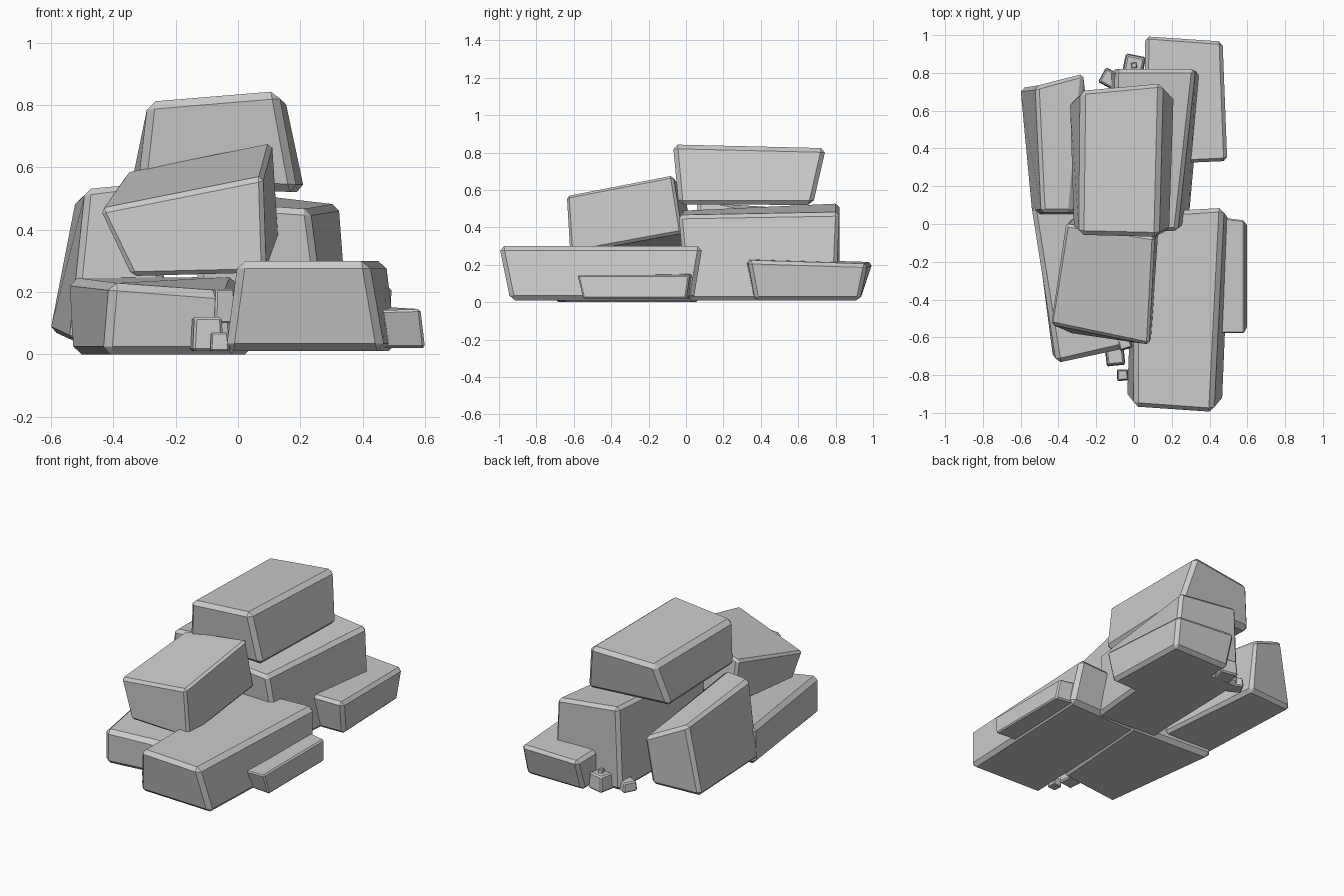
import bpy, bmesh
from math import cos, sin

FACES = [(3, 2, 1, 0), (4, 5, 6, 7), (0, 1, 5, 4), (1, 2, 6, 5), (2, 3, 7, 6), (3, 0, 4, 7)]


def block(name, bottom, top, bevel=0.02):
    """Rough stone: corners run front-left, front-right, back-right, back-left."""
    bm = bmesh.new()
    vs = [bm.verts.new(p) for p in bottom + top]
    for f in FACES:
        bm.faces.new([vs[i] for i in f])
    bmesh.ops.recalc_face_normals(bm, faces=bm.faces)
    me = bpy.data.meshes.new(name)
    bm.to_mesh(me)
    bm.free()
    ob = bpy.data.objects.new(name, me)
    bpy.context.collection.objects.link(ob)
    mod = ob.modifiers.new("chipped_edges", 'BEVEL')
    mod.width = bevel
    mod.segments = 1
    mod.limit_method = 'NONE'
    return ob


def pebble(name, x, y, z, size, height, turn):
    """Small tapered cube."""
    def ring(s, h):
        return [(x + s * (a * cos(turn) - b * sin(turn)),
                 y + s * (a * sin(turn) + b * cos(turn)), h)
                for a, b in ((-1, -1), (1, -1), (1, 1), (-1, 1))]
    block(name, ring(size / 2, z), ring(size * 0.44, z + height), size * 0.08)


# Ground-level slabs
block("front_right_slab",
      [(-0.04, -0.92, 0.01), (0.47, -0.94, 0.01), (0.51, 0.04, 0.01), (0.0, 0.03, 0.01)],
      [(0.0, -0.97, 0.30), (0.42, -1.0, 0.30), (0.475, 0.09, 0.30), (0.0, 0.06, 0.30)], 0.025)
block("small_right_slab",
      [(0.42, -0.53, 0.02), (0.60, -0.55, 0.02), (0.60, 0.0, 0.02), (0.42, 0.03, 0.02)],
      [(0.42, -0.58, 0.14), (0.585, -0.58, 0.145), (0.585, 0.02, 0.145), (0.42, 0.04, 0.155)], 0.008)
block("back_right_slab",
      [(0.05, 0.36, 0.01), (0.48, 0.37, 0.01), (0.46, 0.93, 0.01), (0.06, 0.93, 0.01)],
      [(0.05, 0.31, 0.235), (0.495, 0.33, 0.225), (0.47, 0.97, 0.205), (0.06, 1.0, 0.215)])
block("front_left_slab",
      [(-0.43, -0.71, 0.0), (0.0, -0.66, 0.0), (0.05, 0.05, 0.0), (-0.53, 0.08, 0.0)],
      [(-0.41, -0.74, 0.23), (-0.02, -0.65, 0.20), (0.0, 0.05, 0.25), (-0.545, 0.10, 0.245)], 0.025)

# Upright core stones
block("middle_block",
      [(-0.14, 0.02, 0.01), (0.29, 0.0, 0.01), (0.36, 0.80, 0.01), (-0.12, 0.82, 0.01)],
      [(-0.12, -0.03, 0.49), (0.23, -0.04, 0.465), (0.325, 0.82, 0.48), (-0.10, 0.82, 0.53)])
block("leaning_left_block",
      [(-0.54, 0.05, 0.04), (-0.18, 0.05, 0.04), (-0.28, 0.74, 0.07), (-0.605, 0.72, 0.07)],
      [(-0.49, 0.06, 0.53), (-0.33, 0.06, 0.55), (-0.265, 0.80, 0.38), (-0.52, 0.73, 0.50)])

# Upper stones
block("tilted_front_block",
      [(-0.34, -0.58, 0.25), (0.09, -0.62, 0.26), (0.13, -0.02, 0.37), (-0.34, 0.03, 0.30)],
      [(-0.445, -0.53, 0.465), (0.08, -0.64, 0.57), (0.11, -0.07, 0.68), (-0.36, 0.0, 0.585)], 0.015)
block("top_block",
      [(-0.32, -0.03, 0.54), (0.19, -0.04, 0.52), (0.215, 0.68, 0.52), (-0.345, 0.65, 0.54)],
      [(-0.29, -0.06, 0.81), (0.13, -0.07, 0.845), (0.15, 0.75, 0.825), (-0.28, 0.71, 0.80)], 0.025)

# Loose pebbles at front and back
for i, p in enumerate([(-0.10, -0.70, 0.01, 0.10, 0.11, 0.1), (-0.06, -0.80, 0.01, 0.06, 0.06, 0.05),
                       (-0.05, -0.63, 0.10, 0.07, 0.11, 0.3), (0.0, 0.84, 0.01, 0.11, 0.10, -0.2),
                       (0.0, 0.84, 0.10, 0.03, 0.03, 0.1), (-0.13, 0.77, 0.01, 0.09, 0.06, -0.5)]):
    pebble(f"pebble_{i + 1}", *p)
